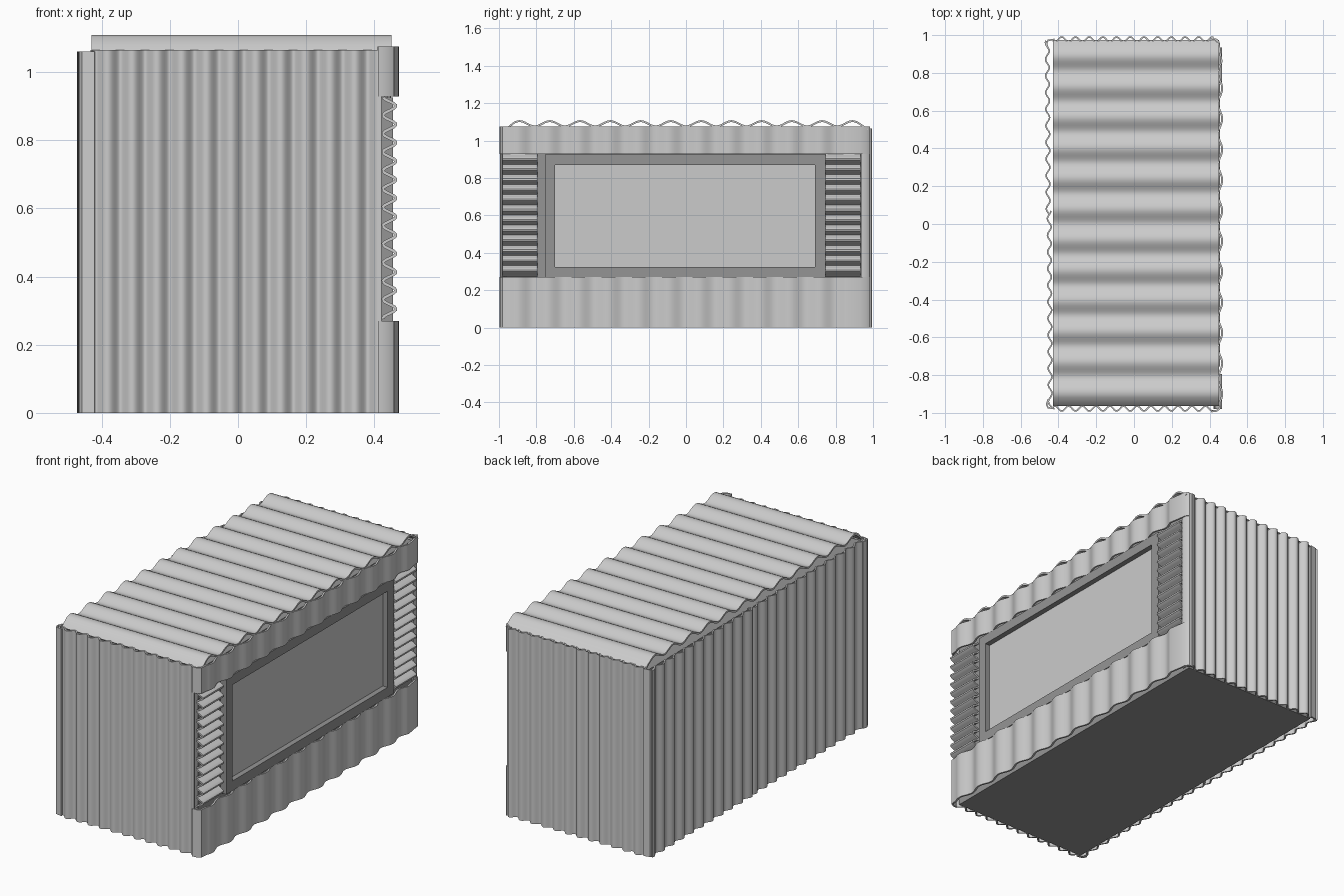
import bpy
import bmesh
import math
from mathutils import Vector

cube = bpy.data.objects.get("Cube")
if cube:
    bpy.data.objects.remove(cube, do_unlink=True)


def material(name, value):
    m = bpy.data.materials.new(name)
    m.use_nodes = True
    colour = (value, value, value, 1)
    m.diffuse_color = colour
    m.node_tree.nodes["Principled BSDF"].inputs["Base Color"].default_value = colour
    return m


METAL = material("light grey metal", 0.6)
DARK = material("dark grey frame", 0.3)


def finish(name, bm, mat, smooth=False):
    bmesh.ops.recalc_face_normals(bm, faces=bm.faces[:])
    me = bpy.data.meshes.new(name)
    bm.to_mesh(me)
    bm.free()
    me.materials.append(mat)
    ob = bpy.data.objects.new(name, me)
    bpy.context.collection.objects.link(ob)
    if smooth:
        bpy.ops.object.select_all(action='DESELECT')
        ob.select_set(True)
        bpy.context.view_layer.objects.active = ob
        bpy.ops.object.shade_smooth_by_angle(angle=math.radians(40))
    return ob


def box(name, low, high, mat):
    bm = bmesh.new()
    bmesh.ops.create_cube(bm, size=1)
    low, high = Vector(low), Vector(high)
    for v in bm.verts:
        v.co = (low + high) / 2 + v.co * (high - low)
    return finish(name, bm, mat)


def wave(start, end, out, period, amp, crest):
    """Points of a sine wave from start to end, bulging along out;
    crest is the distance from start to any one crest."""
    start, end, out = Vector(start), Vector(end), Vector(out)
    length = (end - start).length
    n = round(length / period * 12)
    return [start.lerp(end, i / n) + out * amp *
            math.cos(math.tau * (length * i / n - crest) / period)
            for i in range(n + 1)]


def sheet(name, path, sweep, thick=0.01, mat=METAL):
    """A thin sheet with the given cross-section path, swept straight."""
    path, sweep = [Vector(p) for p in path], Vector(sweep)
    sides = ([], [])
    for i, p in enumerate(path):
        tangent = path[min(i + 1, len(path) - 1)] - path[max(i - 1, 0)]
        normal = tangent.cross(sweep).normalized() * thick / 2
        sides[0].append(p + normal)
        sides[1].append(p - normal)
    bm = bmesh.new()
    rows = [[bm.verts.new(q + s) for q in side]
            for side, s in ((sides[0], Vector()), (sides[0], sweep),
                            (sides[1], sweep), (sides[1], Vector()))]
    for a, b in zip(rows, rows[1:] + rows[:1]):
        for i in range(len(path) - 1):
            bm.faces.new((a[i], a[i + 1], b[i + 1], b[i]))
    for k in (0, -1):
        bm.faces.new([r[k] for r in rows])
    return finish(name, bm, mat, True)


# Solid core and window
box("body", (-0.43, -0.96, 0), (0.42, 0.96, 1.045), DARK)
box("window_panel", (0.41, -0.71, 0.31), (0.425, 0.7, 0.88), METAL)
for name, z0, z1 in (("frame_bottom", 0.27, 0.325), ("frame_top", 0.87, 0.925)):
    box(name, (0.41, -0.755, z0), (0.455, 0.745, z1), DARK)
for name, y0, y1 in (("frame_front", -0.755, -0.7), ("frame_back", 0.69, 0.745)):
    box(name, (0.41, y0, 0.325), (0.455, y1, 0.87), DARK)

# Corrugated roof with drooping ends
roof = wave((-0.43, -0.93, 1.09), (-0.43, 0.93, 1.09), (0, 0, 1), 0.1618, 0.014, 0.04)
roof = [(-0.43, -0.96, 1.057), (-0.43, -0.945, 1.075)] + roof[1:-1] + \
       [(-0.43, 0.95, 1.075), (-0.43, 0.97, 1.057)]
sheet("roof", roof, (0.88, 0, 0))

# Front and back walls
for name, s in (("front_wall", -1), ("back_wall", 1)):
    path = wave((-0.43, s * 0.977, 0), (0.42, s * 0.977, 0), (0, s, 0), 0.0725, 0.013, 0.048)
    sheet(name, path, (0, 0, 1.065), 0.008)

# Left wall, two overlapping sheets
for name, y0, y1, x0, x1 in (("left_wall_front", -0.97, 0.07, -0.443, -0.449),
                             ("left_wall_back", 0.05, 0.97, -0.454, -0.459)):
    path = wave((x0, y0, 0), (x1, y1, 0), (-1, 0, 0), 0.088, 0.01, 0.03)
    sheet(name, path, (0, 0, 1.06), 0.008)

# Corner trims joining the left wall to the end walls
for name, s in (("left_front_corner", -1), ("left_back_corner", 1)):
    sheet(name, [(-0.455, s * 0.93, 0), (-0.463, s * 0.955, 0),
                 (-0.455, s * 0.972, 0), (-0.42, s * 0.978, 0)], (0, 0, 1.06), 0.008)

# Corrugated bands below and above the window, wrapping the corners
for name, z, h in (("lower_band", 0, 0.27), ("upper_band", 0.928, 0.146)):
    ripple = wave((0.456, -0.94, z), (0.456, 0.86, z), (1, 0, 0), 0.1618, 0.011, 0.04)
    path = [(0.41, -0.992, z), (0.435, -0.99, z), (0.453, -0.978, z)] + ripple + \
           [(0.452, 0.93, z), (0.449, 0.96, z), (0.435, 0.98, z)]
    sheet(name, path, (0, 0, h))

# Plain post at the back corner
sheet("back_corner_post", [(0.442, 0.935, 0), (0.444, 0.96, 0), (0.432, 0.977, 0),
                           (0.41, 0.98, 0)], (0, 0, 1.07))

# Horizontal corrugated panels beside the window
for name, y in (("side_panel_front", -0.98), ("side_panel_back", 0.747)):
    path = wave((0.444, y, 0.275), (0.444, y, 0.925), (1, 0, 0), 0.0541, 0.019, 0.03)
    sheet(name, path, (0, 0.187, 0), 0.009)
